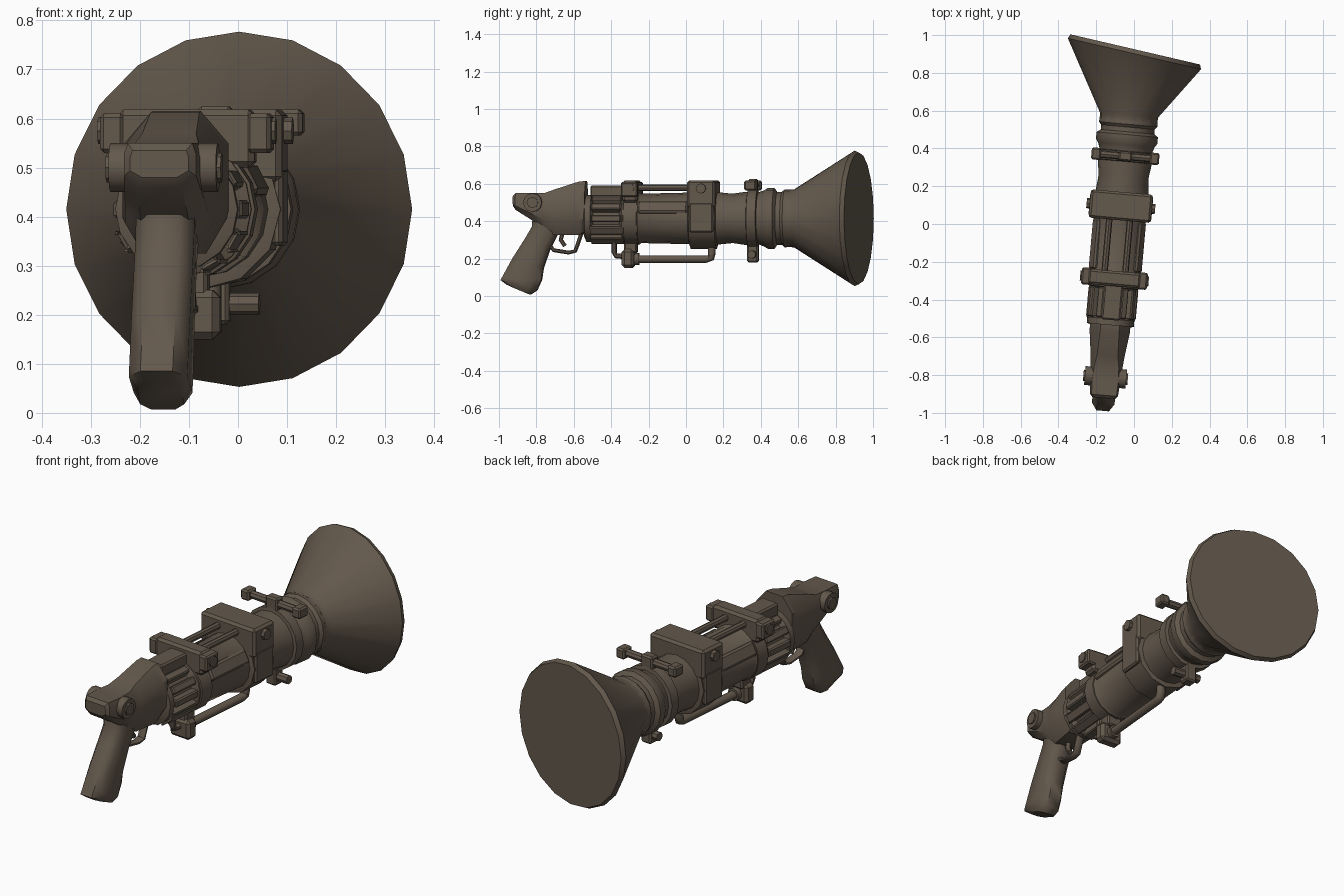
import bpy, bmesh, math
from mathutils import Matrix, Vector

cube = bpy.data.objects.get("Cube")
if cube:
    bpy.data.objects.remove(cube, do_unlink=True)

mat = bpy.data.materials.new("dark bronze")
mat.use_nodes = True
color = (0.125, 0.098, 0.072, 1)
mat.diffuse_color = color
mat.node_tree.nodes["Principled BSDF"].inputs["Base Color"].default_value = color

AXIS = 0.415  # height of the barrel axis
# The whole gun is aimed slightly to one side
AIM = Matrix.Translation((-0.078, 0, 0)) @ Matrix.Rotation(math.radians(-5.1), 4, 'Z')


def finish(name, bm, angle=40, bevel=0):
    if bevel:
        bmesh.ops.bevel(bm, geom=bm.edges[:], offset=bevel, segments=1, affect='EDGES')
    bmesh.ops.recalc_face_normals(bm, faces=bm.faces[:])
    bm.transform(AIM)
    mesh = bpy.data.meshes.new(name)
    bm.to_mesh(mesh)
    bm.free()
    mesh.materials.append(mat)
    ob = bpy.data.objects.new(name, mesh)
    bpy.context.collection.objects.link(ob)
    bpy.ops.object.select_all(action='DESELECT')
    ob.select_set(True)
    bpy.context.view_layer.objects.active = ob
    bpy.ops.object.shade_smooth_by_angle(angle=math.radians(angle))
    return ob


def loft(name, rings, angle=40, closed=False):
    bm = bmesh.new()
    loops = [[bm.verts.new(p) for p in ring] for ring in rings]
    n = len(loops[0])
    pairs = list(zip(loops, loops[1:]))
    if closed:
        pairs.append((loops[-1], loops[0]))
    for a, b in pairs:
        for i in range(n):
            bm.faces.new((a[i], a[(i + 1) % n], b[(i + 1) % n], b[i]))
    if not closed:
        bm.faces.new(loops[0])
        bm.faces.new(loops[-1])
    return finish(name, bm, angle)


def circle(y, r, n, tilt=0, dx=0):
    spin = Matrix.Rotation(math.radians(tilt), 3, 'Z')
    pts = [Vector((r * math.sin(t), 0, r * math.cos(t)))
           for t in (math.tau * i / n for i in range(n))]
    return [spin @ p + Vector((dx, y, AXIS)) for p in pts]


def lathe(name, profile, n=16):
    return loft(name, [circle(y, r, n) for y, r in profile])


def box(name, x, y, z, bevel=0.008, spin=0):
    bm = bmesh.new()
    bmesh.ops.create_cube(bm, size=1)
    size = (x[1] - x[0], y[1] - y[0], z[1] - z[0])
    mid = Vector((sum(x) / 2, sum(y) / 2, sum(z) / 2))
    bm.transform(Matrix.Translation(mid) @ Matrix.Diagonal((*size, 1)))
    pivot = Matrix.Translation((0, 0, AXIS))
    bm.transform(pivot @ Matrix.Rotation(spin, 4, 'Y') @ pivot.inverted())
    return finish(name, bm, 30, bevel)


def rod(name, a, b, r, n=10):
    a, b = Vector(a), Vector(b)
    bm = bmesh.new()
    bmesh.ops.create_cone(bm, cap_ends=True, segments=n, radius1=r, radius2=r, depth=(b - a).length)
    turn = (b - a).to_track_quat('Z', 'Y').to_matrix().to_4x4()
    bm.transform(Matrix.Translation((a + b) / 2) @ turn)
    return finish(name, bm)


def pipe(name, x, path, w, h):
    # Octagonal section swept along a path in the side plane
    pts = [Vector((x, y, z)) for y, z in path]
    rings = []
    for i, p in enumerate(pts):
        d = (pts[min(i + 1, len(pts) - 1)] - pts[max(i - 1, 0)]).normalized()
        up = Vector((1, 0, 0)).cross(d)
        rings.append([p + Vector((w * math.cos(t), 0, 0)) + up * h * math.sin(t)
                      for t in (math.tau * (k + .5) / 8 for k in range(8))])
    return loft(name, rings, 50)


def section(y, w, top_w, lo, hi):
    # Receiver cross-section with chamfered upper and lower corners
    c = (hi - lo) * 0.25
    half = [(top_w, hi), (w, hi - c), (w, lo + c), (w * .6, lo)]
    return [(x, y, z) for x, z in half] + [(-x, y, z) for x, z in reversed(half)]


# Receiver with raised sight block and side knobs
loft("receiver", [section(-.925, .06, .055, .48, .535), section(-.91, .074, .066, .46, .55),
                  section(-.83, .08, .07, .41, .55), section(-.755, .085, .065, .36, .55),
                  section(-.70, .09, .055, .325, .57), section(-.57, .107, .05, .325, .612),
                  section(-.535, .107, .05, .35, .615)], 35)
rod("receiver_knob", (-.11, -.815, .50), (.11, -.815, .50), .05, 12)
for s in (-1, 1):
    rod("knob_cap", (s * .105, -.815, .50), (s * .118, -.815, .50), .03, 8)

# Raked pistol grip: pairs of back and front points going down
grip = [(-.82, .43, -.65, .43), (-.825, .37, -.69, .33), (-.86, .31, -.73, .25),
        (-.93, .20, -.765, .15), (-.985, .10, -.775, .085), (-.993, .085, -.80, .03),
        (-.96, .06, -.835, .007)]
rings = []
for i, (y0, z0, y1, z1) in enumerate(grip):
    w = .045 if i == len(grip) - 1 else .06
    back, front = Vector((0, y0, z0)), Vector((0, y1, z1))
    outline = [(.55, 0), (1, .2), (1, .8), (.55, 1), (-.55, 1), (-1, .8), (-1, .2), (-.55, 0)]
    rings.append([back.lerp(front, t) + Vector((w * k, 0, 0)) for k, t in outline])
loft("pistol_grip", rings, 50)

# Trigger and guard
pipe("trigger_guard", 0, [(-.73, .27), (-.71, .245), (-.63, .232), (-.595, .24),
                          (-.58, .28), (-.56, .34)], .022, .011)
pipe("trigger", 0, [(-.66, .35), (-.672, .30), (-.65, .268)], .014, .012)

# Barrel, turned in one piece with collars
lathe("barrel", [(-.55, .085), (-.535, .125), (-.505, .125), (-.49, .1), (-.35, .1), (-.335, .135),
                 (-.25, .14), (-.24, .132), (.02, .138), (.17, .14), (.25, .132), (.32, .142),
                 (.385, .138), (.42, .15), (.44, .163), (.475, .163), (.49, .142),
                 (.515, .142), (.53, .155), (.57, .152)])
for i in range(12):
    box("cooling_rib", (-.019, .019), (-.5, -.34), (AXIS + .09, AXIS + .132), .006,
        math.tau * i / 12)
box("rear_top_plate", (-.05, .05), (-.51, -.32), (.53, .592))

# Flared bell, its mouth turned a little further than the barrel
loft("bell", [circle(.55, .153, 20), circle(.58, .155, 20),
              circle(.905, .362, 20, -8), circle(.928, .352, 20, -8, .002)], 35)

# Bands around the barrel with boxy saddles and side bolts
lathe("rear_band", [(-.33, .13), (-.325, .142), (-.255, .142), (-.25, .13)])
lathe("middle_band", [(.02, .14), (.025, .163), (.165, .163), (.17, .14)], 12)
for name, y0, y1, w, low in (("rear", -.33, -.25, .14, .50), ("middle", .02, .17, .165, .47)):
    box(name + "_saddle", (-w, w), (y0, y1), (low, .618), .012)
    for s in (-1, 1):
        ym = (y0 + y1) / 2
        rod(name + "_bolt", (s * (w - .02), ym, .575), (s * .182, ym, .575), .027, 8)
for s in (-1, 1):
    box("rear_lug", (s * .15 - .025, s * .15 + .025), (-.335, -.245), (.53, .61))
    box("middle_lug", (s * .155 - .012, s * .155 + .012), (.03, .16), (.34, .50))
    # Rods along the top of the barrel
    rod("top_rod", (s * .055, -.26, .578), (s * .055, .04, .578), .017, 8)
    # Raised panels along the barrel flanks
    box("side_panel", (-.035, .035), (-.25, .02), (AXIS + .11, AXIS + .145), .01, s * 1.1)

# Front clamp with crosswise screws above and below
lathe("front_clamp", [(.33, .13), (.335, .157), (.385, .157), (.39, .13)])
box("clamp_ear_top", (-.035, .035), (.335, .385), (.54, .625))
box("clamp_ear_bottom", (-.03, .03), (.33, .39), (.18, .29))
rod("clamp_screw_top", (-.165, .36, .592), (.165, .36, .592), .02, 8)
rod("clamp_screw_bottom", (-.06, .36, .222), (.09, .36, .222), .022, 8)
for s in (-1, 1):
    box("clamp_nut", (s * .155 - .025, s * .155 + .025), (.328, .392), (.565, .618))

# Gas tube and its housing under the barrel
box("tube_housing", (-.05, .07), (-.34, -.275), (.15, .25), .015)
box("housing_mount", (-.035, .045), (-.33, -.26), (.23, .31))
pipe("gas_tube", .01, [(-.29, .197), (.11, .197), (.135, .205), (.14, .23), (.14, .29)], .023, .021)
pipe("feed_pipe", .01, [(-.385, .34), (-.385, .235), (-.375, .215), (-.32, .21)], .018, .015)
rod("tube_collar", (.01, -.28, .197), (.01, -.25, .197), .032, 10)
